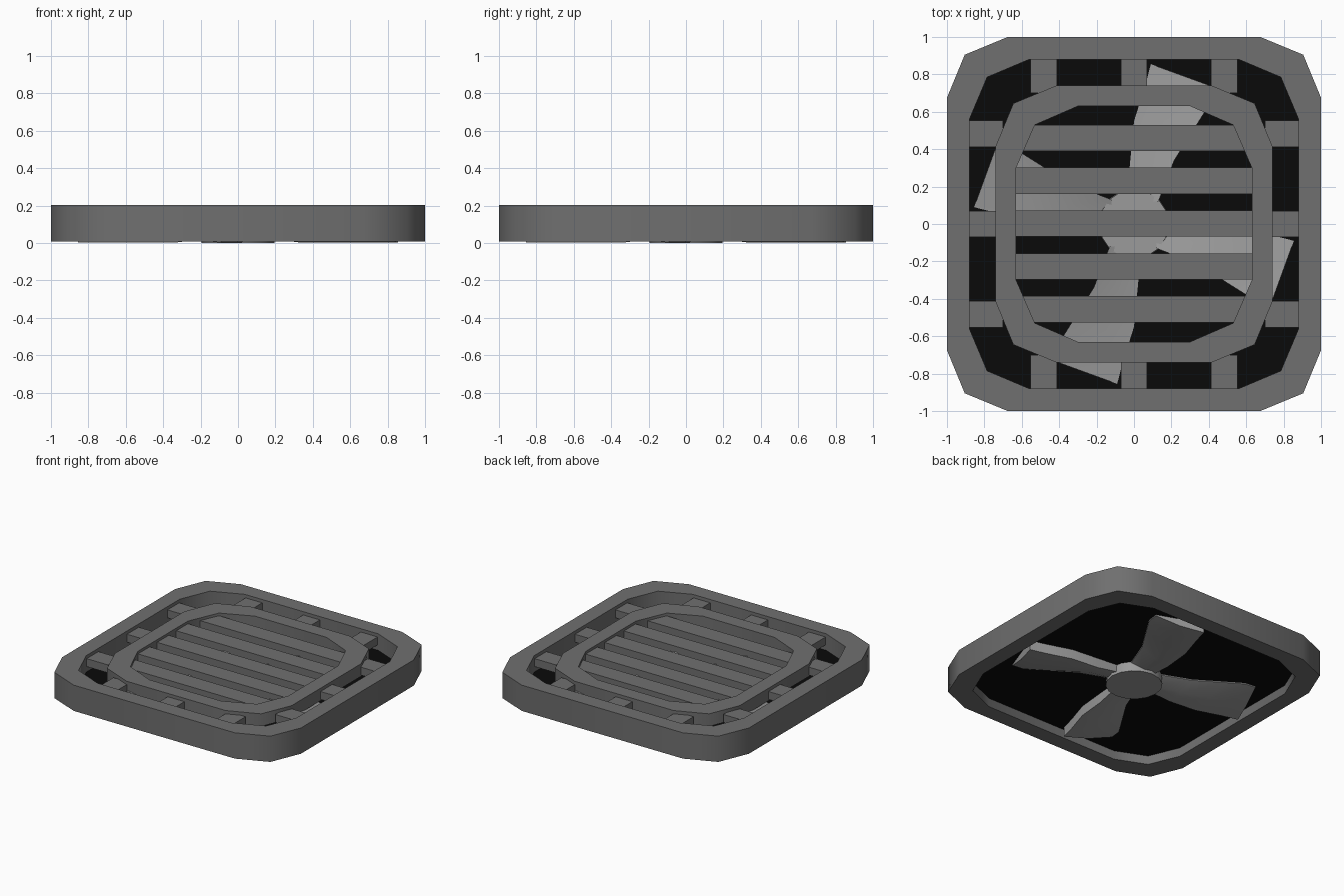
import bpy, bmesh, math

if "Cube" in bpy.data.objects:
    bpy.data.objects.remove(bpy.data.objects["Cube"])


def mat(name, v):
    m = bpy.data.materials.new(name)
    m.diffuse_color = (v, v, v, 1)
    m.use_nodes = True
    m.node_tree.nodes["Principled BSDF"].inputs["Base Color"].default_value = m.diffuse_color
    return m


GREY = mat("frame grey", 0.16)
LIGHT = mat("fan light grey", 0.33)
BLACK = mat("plate black", 0.003)


def finish(name, bm, material, smooth=None):
    bmesh.ops.recalc_face_normals(bm, faces=bm.faces)
    me = bpy.data.meshes.new(name)
    bm.to_mesh(me)
    bm.free()
    ob = bpy.data.objects.new(name, me)
    bpy.context.collection.objects.link(ob)
    me.materials.append(material)
    if smooth:
        bpy.ops.object.select_all(action='DESELECT')
        ob.select_set(True)
        bpy.context.view_layer.objects.active = ob
        bpy.ops.object.shade_smooth_by_angle(angle=math.radians(smooth))
    return ob


def outline(side, corner, flat):
    """Twelve-sided rounded square, half width side."""
    quarter = [(side, flat), (corner, corner), (flat, side)]
    pts = []
    for k in range(4):
        c, s = [(1, 0), (0, 1), (-1, 0), (0, -1)][k]
        pts += [(x * c - y * s, x * s + y * c) for x, y in quarter]
    return pts


def ring(name, outer, inner, z0, z1):
    bm = bmesh.new()
    loops = [[bm.verts.new((x, y, z)) for x, y in pts]
             for pts, z in ((outer, z0), (outer, z1), (inner, z1), (inner, z0))]
    n = len(outer)
    for a in range(4):
        p, q = loops[a], loops[(a + 1) % 4]
        for i in range(n):
            j = (i + 1) % n
            bm.faces.new((p[i], p[j], q[j], q[i]))
    return finish(name, bm, GREY, 50)


def box(name, x0, x1, y0, y1, z0, z1):
    bm = bmesh.new()
    bmesh.ops.create_cube(bm, size=1)
    for v in bm.verts:
        v.co = ((x0 + x1) / 2 + v.co.x * (x1 - x0),
                (y0 + y1) / 2 + v.co.y * (y1 - y0),
                (z0 + z1) / 2 + v.co.z * (z1 - z0))
    return finish(name, bm, GREY)


# Outer frame and inner grille ring
ring("outer_frame", outline(1, 0.905, 0.675), outline(0.88, 0.785, 0.56), 0.01, 0.205)
ring("grille_ring", outline(0.74, 0.645, 0.415), outline(0.63, 0.53, 0.30), 0.11, 0.205)

# Slats across the ring
for i in range(5):
    y = 0.46 - i * 0.229
    box(f"slat_{i}", -0.65, 0.65, y - 0.07, y + 0.07, 0.12, 0.185)

# Short spokes joining ring to frame on all four sides
for s in (-1, 1):
    a, b = sorted((s * 0.70, s * 0.90))
    for c in (-0.483, 0, 0.483):
        d = 0.07
        box("spoke_y", c - d, c + d, a, b, 0.12, 0.18)
        box("spoke_x", a, b, c - d, c + d, 0.12, 0.18)

# Black plate behind the grille
bm = bmesh.new()
f = bm.faces.new([bm.verts.new((x, y, 0.076)) for x, y in outline(0.90, 0.80, 0.575)])
up = bmesh.ops.extrude_face_region(bm, geom=[f])["geom"]
bmesh.ops.translate(bm, vec=(0, 0, 0.004), verts=[g for g in up if isinstance(g, bmesh.types.BMVert)])
finish("back_plate", bm, BLACK)

# Fan hub passing through the plate
bm = bmesh.new()
bmesh.ops.create_cone(bm, cap_ends=True, segments=16, radius1=0.195, radius2=0.185, depth=0.13)
bmesh.ops.translate(bm, vec=(0, 0, 0.066), verts=bm.verts)
finish("fan_hub", bm, LIGHT, 30)

# Four pitched fan blades: (left x, left y, right x, right y) from root to tip
ROWS = [(-0.04, 0.12, 0.13, 0.12), (-0.02, 0.34, 0.215, 0.34), (0.0, 0.55, 0.335, 0.53),
        (0.06, 0.74, 0.41, 0.65), (0.09, 0.855, 0.42, 0.735)]
for k in range(4):
    bm = bmesh.new()
    c, s = math.cos(k * math.pi / 2), math.sin(k * math.pi / 2)
    secs = []
    for i, (lx, ly, rx, ry) in enumerate(ROWS):
        low = 0.03 if i == 0 else 0.003
        mx, my = (lx + rx) / 2, (ly + ry) / 2
        sec = [(lx, ly, low), (mx, my, 0.022), (rx, ry, 0.068),
               (rx, ry, 0.142), (mx, my, 0.108), (lx, ly, 0.084)]
        secs.append([bm.verts.new((x * c - y * s, x * s + y * c, z)) for x, y, z in sec])
    for p, q in zip(secs, secs[1:]):
        for i in range(6):
            j = (i + 1) % 6
            bm.faces.new((p[i], p[j], q[j], q[i]))
    bm.faces.new(secs[0])
    bm.faces.new(secs[-1])
    finish(f"fan_blade_{k}", bm, LIGHT, 40)

# Rest the fan on the ground plane
zmin = min((o.matrix_world @ v.co).z for o in bpy.data.objects for v in o.data.vertices)
for o in bpy.data.objects:
    o.location.z -= zmin
